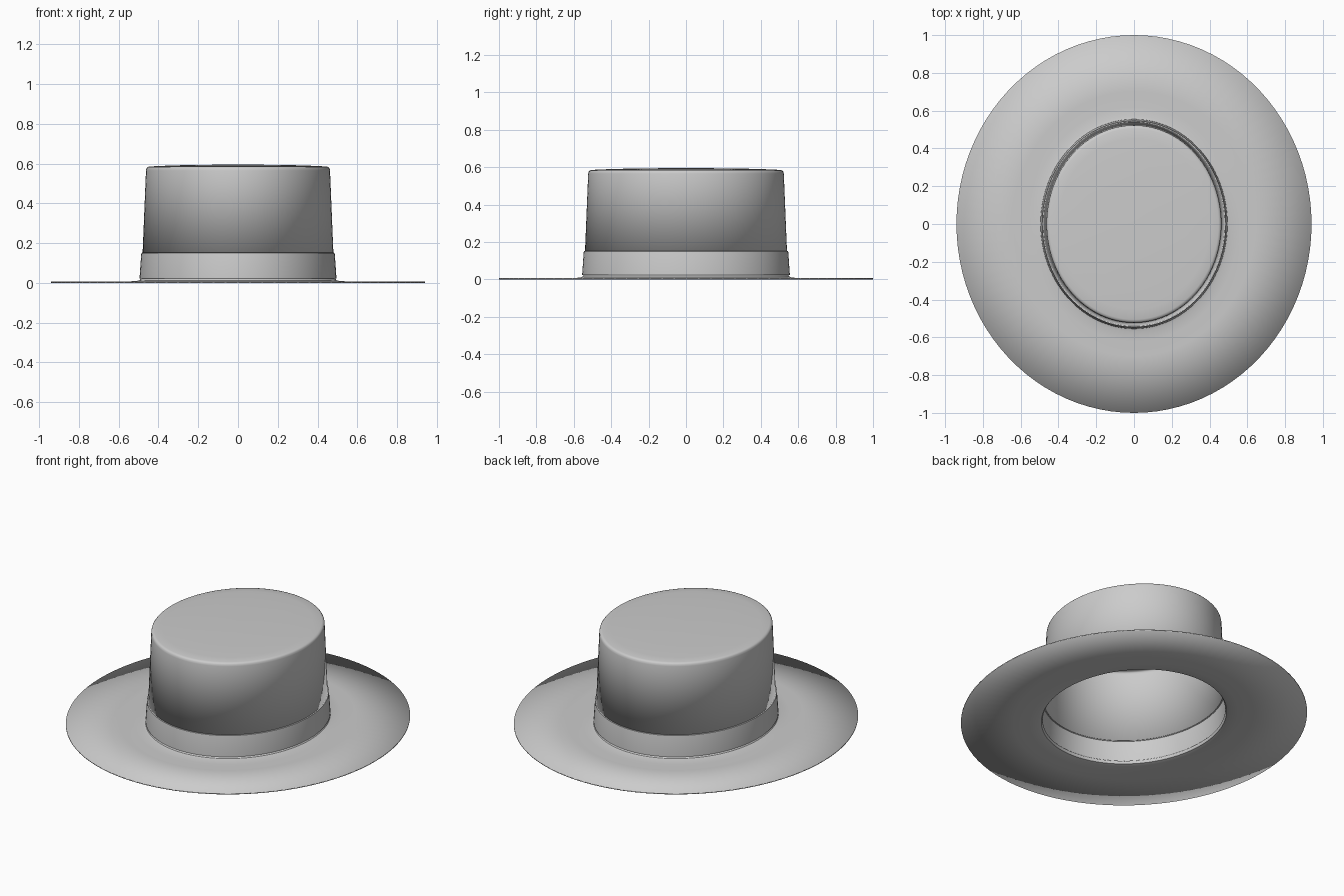
import bpy
import bmesh
from math import cos, sin, tau

SEGMENTS = 96
STRETCH = 0.06  # the hat is deeper than it is wide

if "Cube" in bpy.data.objects:
    bpy.data.objects.remove(bpy.data.objects["Cube"], do_unlink=True)

felt = bpy.data.materials.new("light_grey_felt")
felt.use_nodes = True
grey = (0.6, 0.6, 0.6, 1)
felt.diffuse_color = grey
felt.node_tree.nodes["Principled BSDF"].inputs["Base Color"].default_value = grey


def oval_loft(name, profile, thickness, close_top=False):
    """Sweep (radius, height) points round an oval, from outside to centre."""
    bm = bmesh.new()
    rings = []
    for r, z in profile:
        ry = r + STRETCH * min(1, r / 0.46)
        rings.append([bm.verts.new((r * cos(tau * i / SEGMENTS),
                                    ry * sin(tau * i / SEGMENTS), z))
                      for i in range(SEGMENTS)])
    for low, high in zip(rings, rings[1:]):
        for i in range(SEGMENTS):
            j = (i + 1) % SEGMENTS
            bm.faces.new((low[i], low[j], high[j], high[i]))
    if close_top:
        bm.faces.new(rings[-1])
    mesh = bpy.data.meshes.new(name)
    bm.to_mesh(mesh)
    bm.free()
    mesh.materials.append(felt)
    obj = bpy.data.objects.new(name, mesh)
    bpy.context.collection.objects.link(obj)
    shell = obj.modifiers.new("Thickness", "SOLIDIFY")
    shell.thickness = thickness
    shell.offset = -1
    bpy.ops.object.select_all(action="DESELECT")
    obj.select_set(True)
    bpy.context.view_layer.objects.active = obj
    bpy.ops.object.shade_smooth_by_angle(angle=0.6)
    return obj


# Flat brim, curling up slightly where it meets the crown
oval_loft("brim", [(0.94, 0.006), (0.64, 0.006), (0.56, 0.007),
                   (0.51, 0.009), (0.495, 0.013), (0.488, 0.024)], 0.006)

# Hat band, a step wider than the crown
oval_loft("band", [(0.488, 0.022), (0.495, 0.023), (0.495, 0.03),
                   (0.487, 0.145), (0.486, 0.15), (0.48, 0.152)], 0.004)

# Tapered crown with a rounded shoulder and a shallow domed top
oval_loft("crown", [(0.48, 0.15), (0.463, 0.565), (0.461, 0.576),
                    (0.456, 0.582), (0.447, 0.585), (0.4, 0.588),
                    (0.28, 0.592), (0.14, 0.594), (0.03, 0.595)],
          0.004, close_top=True)
